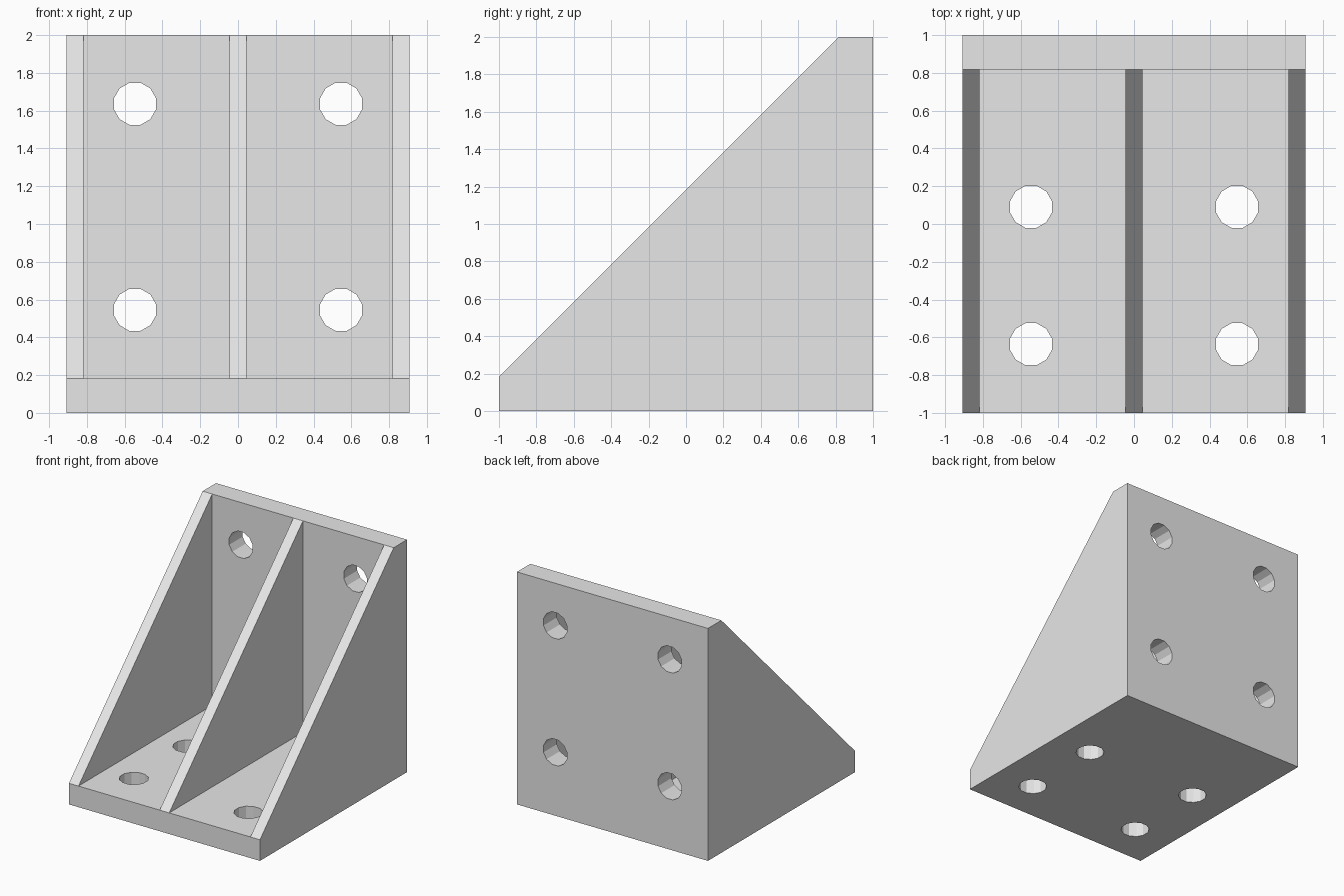
import bpy, bmesh, math
from mathutils import Matrix

if "Cube" in bpy.data.objects:
    bpy.data.objects.remove(bpy.data.objects["Cube"])

U = 2 / 11            # plate thickness
HALF_W = 5 * U        # half width of the bracket

grey = bpy.data.materials.new("light_grey")
grey.diffuse_color = (0.8, 0.8, 0.8, 1)
grey.use_nodes = True
grey.node_tree.nodes["Principled BSDF"].inputs["Base Color"].default_value = grey.diffuse_color


def make_object(name, bm):
    bmesh.ops.recalc_face_normals(bm, faces=bm.faces)
    mesh = bpy.data.meshes.new(name)
    bm.to_mesh(mesh)
    bm.free()
    mesh.materials.append(grey)
    obj = bpy.data.objects.new(name, mesh)
    bpy.context.collection.objects.link(obj)
    return obj


def extrude_profile(name, profile, x0, x1):
    """Extrude a (y, z) profile from x0 to x1."""
    bm = bmesh.new()
    face = bm.faces.new([bm.verts.new((x0, y, z)) for y, z in profile])
    geo = bmesh.ops.extrude_face_region(bm, geom=[face])["geom"]
    verts = [g for g in geo if isinstance(g, bmesh.types.BMVert)]
    bmesh.ops.translate(bm, verts=verts, vec=(x1 - x0, 0, 0))
    return make_object(name, bm)


# L-shaped base and back plate
plates = extrude_profile(
    "base_and_back_plate",
    [(-1, 0), (1, 0), (1, 2), (1 - U, 2), (1 - U, U), (-1, U)],
    -HALF_W, HALF_W)

# Bolt hole cutters: four through the base, four through the back
bm = bmesh.new()


def add_cutter(loc, rot):
    turn = Matrix.Rotation(math.radians(15), 4, 'Z')
    bmesh.ops.create_cone(bm, cap_ends=True, segments=12, radius1=0.115,
                          radius2=0.115, depth=0.4,
                          matrix=Matrix.Translation(loc) @ rot @ turn)


for x in (-3 * U, 3 * U):
    for y in (0.5 * U, -3.5 * U):
        add_cutter((x, y, U / 2), Matrix.Identity(4))
    for z in (3 * U, 9 * U):
        add_cutter((x, 1 - U / 2, z), Matrix.Rotation(math.pi / 2, 4, 'X'))
cutter = make_object("hole_cutter", bm)
cutter.hide_render = True

mod = plates.modifiers.new("bolt_holes", 'BOOLEAN')
mod.operation = 'DIFFERENCE'
mod.solver = 'EXACT'
mod.object = cutter

# Bake the holes into the plate and drop the cutter
deps = bpy.context.evaluated_depsgraph_get()
cut_mesh = bpy.data.meshes.new_from_object(plates.evaluated_get(deps))
plates.modifiers.clear()
plates.data = cut_mesh
bpy.data.objects.remove(cutter)

# Three triangular ribs
for name, x in (("left_rib", -HALF_W + U / 4), ("middle_rib", 0),
                ("right_rib", HALF_W - U / 4)):
    extrude_profile(name, [(-1, U), (1 - U, U), (1 - U, 2)],
                    x - U / 4, x + U / 4)
